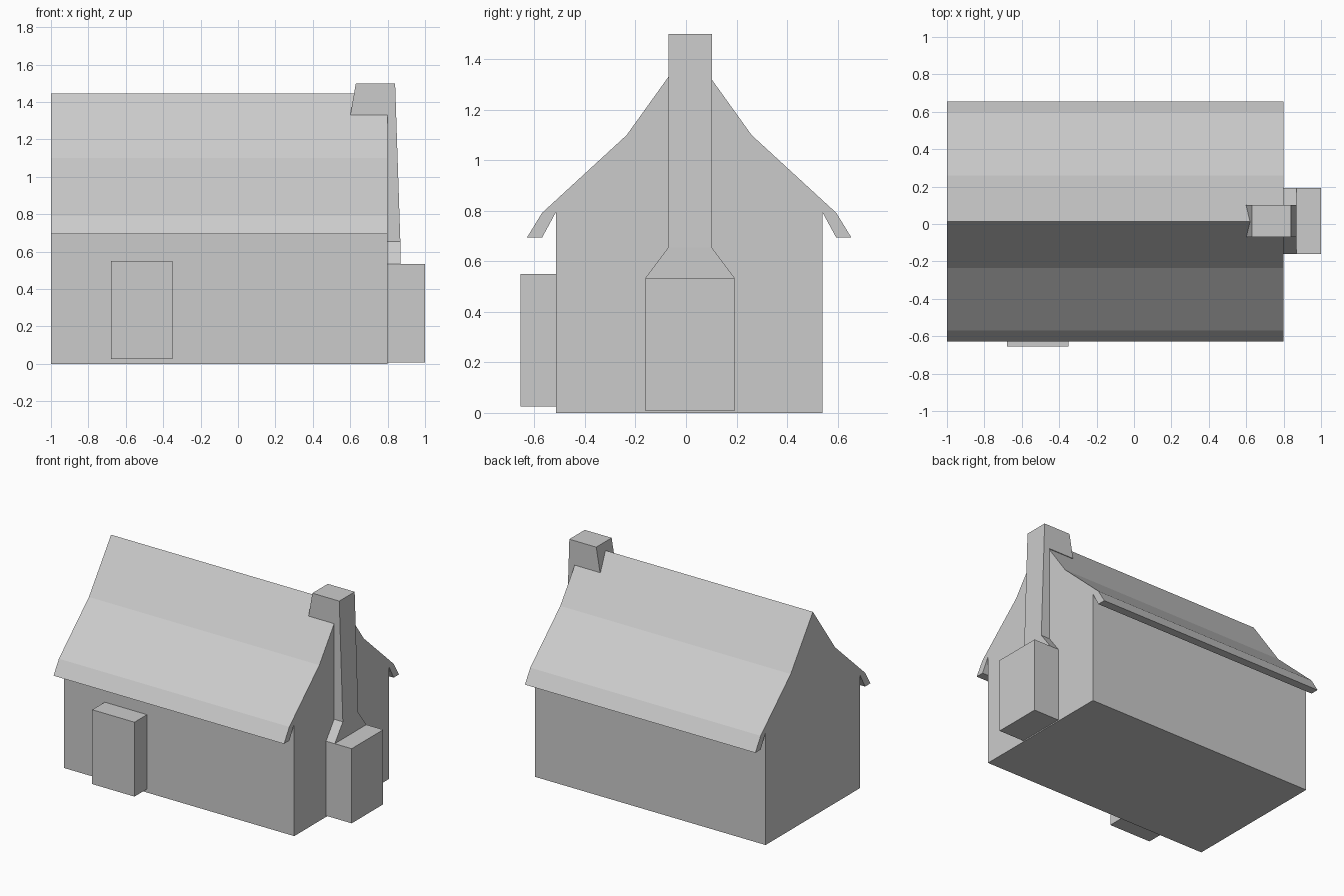
import bpy, bmesh
from mathutils import Vector

if "Cube" in bpy.data.objects:
    bpy.data.objects.remove(bpy.data.objects["Cube"])


def prism(name, profile, axis, lo, hi):
    """Extrude a 2D profile along x (points are y,z) or y (points are x,z)."""
    place = (lambda p, t: (t, p[0], p[1])) if axis == 'x' else (lambda p, t: (p[0], t, p[1]))
    bm = bmesh.new()
    face = bm.faces.new([bm.verts.new(place(p, lo)) for p in profile])
    new = bmesh.ops.extrude_face_region(bm, geom=[face], use_keep_orig=True)['geom']
    move = Vector(place((0, 0), hi - lo))
    bmesh.ops.translate(bm, vec=move, verts=[g for g in new if isinstance(g, bmesh.types.BMVert)])
    bmesh.ops.recalc_face_normals(bm, faces=bm.faces)
    mesh = bpy.data.meshes.new(name)
    bm.to_mesh(mesh)
    bm.free()
    obj = bpy.data.objects.new(name, mesh)
    bpy.context.collection.objects.link(obj)
    return obj


def rect(a0, a1, z0, z1):
    return [(a0, z0), (a1, z0), (a1, z1), (a0, z1)]


# House body with walls, bent roof slopes and hooked eaves, mirrored about the ridge
mid = 0.0125
half = [(0.5275, 0), (0.5275, 0.795), (0.582, 0.695), (0.642, 0.695),
        (0.5825, 0.792), (0.2475, 1.1)]
outline = ([(mid + d, z) for d, z in half] + [(mid, 1.445)]
           + [(mid - d, z) for d, z in reversed(half)])
prism("house_body", outline, 'x', -1.0, 0.8)

# Door block on the front wall
prism("door", rect(-0.68, -0.35, 0.025, 0.55), 'y', -0.655, -0.515)

# Chimney: base block, tapering shoulder, shaft with a head resting on the ridge
prism("chimney_base", rect(-0.16, 0.192, 0.008, 0.535), 'x', 0.8, 1.0)
prism("chimney_shoulder", [(-0.16, 0.535), (0.192, 0.535), (0.102, 0.655), (-0.07, 0.655)],
      'x', 0.8, 0.868)
prism("chimney_shaft", [(0.8, 0.655), (0.868, 0.655), (0.84, 1.5), (0.63, 1.5),
                        (0.6, 1.328), (0.8, 1.328)], 'y', -0.07, 0.102)
